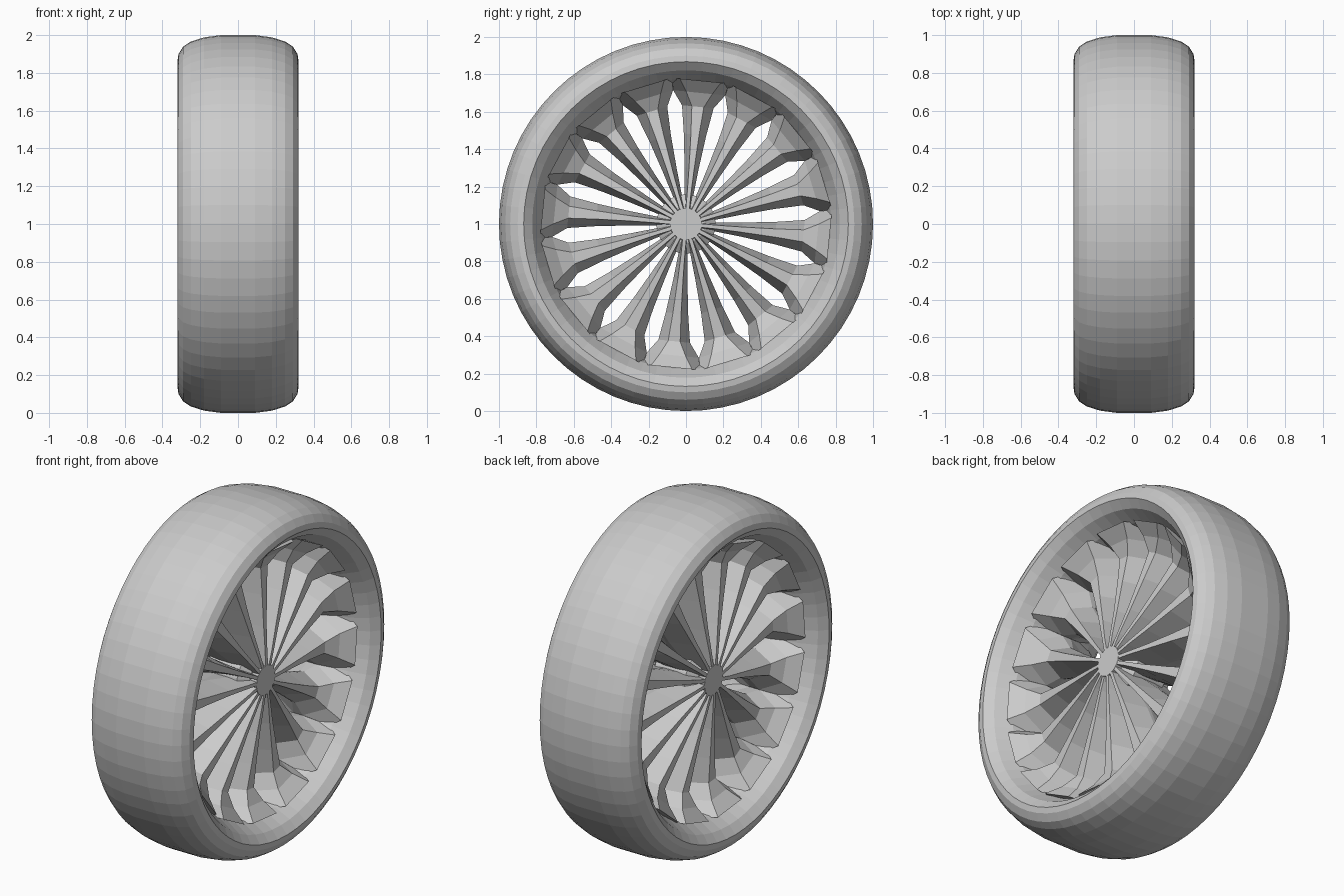
import bpy, bmesh
from math import cos, sin, pi, radians

cube = bpy.data.objects.get("Cube")
if cube:
    bpy.data.objects.remove(cube)

grey = bpy.data.materials.new("plain grey")
grey.use_nodes = True
grey.diffuse_color = (0.6, 0.6, 0.6, 1)
grey.node_tree.nodes["Principled BSDF"].inputs["Base Color"].default_value = (0.6, 0.6, 0.6, 1)

SPOKES = 16
PITCH = 2 * pi / SPOKES
START = radians(16.75)


def finish(name, bm):
    bmesh.ops.recalc_face_normals(bm, faces=bm.faces)
    mesh = bpy.data.meshes.new(name)
    bm.to_mesh(mesh)
    bm.free()
    mesh.materials.append(grey)
    obj = bpy.data.objects.new(name, mesh)
    bpy.context.collection.objects.link(obj)
    return obj


def lathe(name, half, steps, closed=False):
    """Spin a half profile of (x, radius), mirrored in x, around the axle."""
    profile = half + [(-x, r) for x, r in reversed(half)]
    bm = bmesh.new()
    rings = []
    for i in range(steps):
        a = START + 2 * pi * i / steps
        rings.append([bm.verts.new((x, r * cos(a), 1 + r * sin(a))) for x, r in profile])
    for i in range(steps):
        p, q = rings[i], rings[(i + 1) % steps]
        for j in range(len(profile) - 1):
            bm.faces.new((p[j], p[j + 1], q[j + 1], q[j]))
    if closed:
        bm.faces.new([ring[0] for ring in rings])
        bm.faces.new([ring[-1] for ring in rings])
    return finish(name, bm)


# Tyre and the sloped rim barrel inside it
lathe("tyre", [(.32, .868), (.315, .90), (.29, .94), (.25, .966),
               (.18, .988), (.09, 1.0)], 64)
lathe("rim", [(.32, .868), (.28, .822), (.19, .775), (.10, .755), (.02, .735)], 64)

# Hub drum with a raised flat cap on each side
lathe("hub_cap", [(.18, .085), (.07, .09)], 32, closed=True)
lathe("hub_drum", [(.14, .10), (.10, .158)], 32, closed=True)

# Spokes: radius, half width at the middle, half width on top, top depth, edge depth
stations = [(.07, .014, .010, .18, .10), (.16, .024, .010, .172, .04),
            (.30, .038, .014, .155, .01), (.48, .060, .022, .138, .01),
            (.63, .085, .032, .125, .01), (.705, .140, .070, .165, .03),
            (.77, .153, .110, .23, .17)]
bm = bmesh.new()
for k in range(SPOKES):
    a = START + k * PITCH
    sections = []
    for r, w, t, top, edge in stations:
        section = []
        for x, s in ((edge, w), (top, t), (top, -t), (edge, -w),
                     (-edge, -w), (-top, -t), (-top, t), (-edge, w)):
            section.append(bm.verts.new((x, r * cos(a) - s * sin(a),
                                         1 + r * sin(a) + s * cos(a))))
        sections.append(section)
    for p, q in zip(sections, sections[1:]):
        for j in range(8):
            n = (j + 1) % 8
            bm.faces.new((p[j], p[n], q[n], q[j]))
    bm.faces.new(sections[0])
    bm.faces.new(sections[-1])
finish("spokes", bm)
